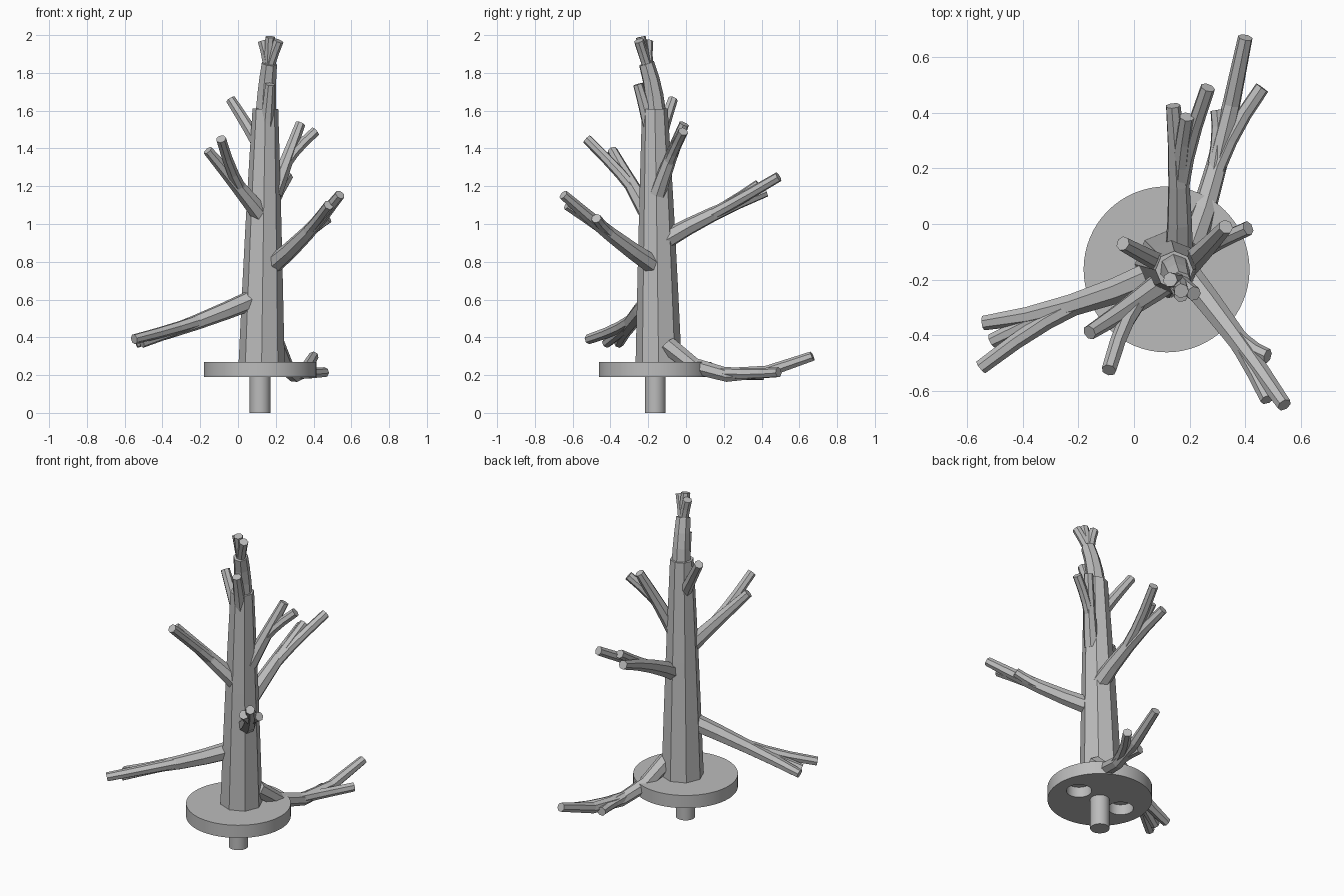
import bpy, bmesh, math
from mathutils import Vector

default_cube = bpy.data.objects.get("Cube")
if default_cube:
    bpy.data.objects.remove(default_cube)

GREY = (0.5, 0.5, 0.5, 1)
material = bpy.data.materials.new("plain grey")
material.use_nodes = True
material.diffuse_color = GREY
material.node_tree.nodes["Principled BSDF"].inputs["Base Color"].default_value = GREY


def finish(name, bm):
    bmesh.ops.recalc_face_normals(bm, faces=bm.faces)
    mesh = bpy.data.meshes.new(name)
    bm.to_mesh(mesh)
    bm.free()
    mesh.materials.append(material)
    part = bpy.data.objects.new(name, mesh)
    bpy.context.collection.objects.link(part)
    return part


def arc(start, control, tip):
    """Quadratic curve as a function of t."""
    start, control, tip = Vector(start), Vector(control), Vector(tip)
    return lambda t: start.lerp(control, t).lerp(control.lerp(tip, t), t)


def arc_through(start, middle, tip):
    start, middle, tip = Vector(start), Vector(middle), Vector(tip)
    return arc(start, middle * 2 - (start + tip) / 2, tip)


def limb(name, curve, base_radius, tip_radius, sides=7, steps=4):
    """Tapered, faceted tube along a curve."""
    bm = bmesh.new()
    rings = []
    axis = (curve(1) - curve(0)).orthogonal()
    for step in range(steps + 1):
        t = step / steps
        tangent = (curve(min(t + 0.05, 1)) - curve(max(t - 0.05, 0))).normalized()
        axis = (axis - tangent * axis.dot(tangent)).normalized()
        other = tangent.cross(axis)
        radius = base_radius + (tip_radius - base_radius) * t
        ring = []
        for k in range(sides):
            angle = math.tau * k / sides
            offset = axis * math.cos(angle) + other * math.sin(angle)
            ring.append(bm.verts.new(curve(t) + offset * radius))
        rings.append(ring)
    for lower, upper in zip(rings, rings[1:]):
        for k in range(sides):
            bm.faces.new((lower[k - 1], lower[k], upper[k], upper[k - 1]))
    bm.faces.new(rings[0])
    bm.faces.new(rings[-1])
    return finish(name, bm)


def branch(name, radius, start, middle, tip, twig_tips=()):
    """Main limb, with twigs that leave it along its own direction."""
    main = arc_through(start, middle, tip)
    limb(name + "_branch", main, radius, TWIG_RADIUS)
    for twig_tip in twig_tips:
        twig = arc(main(0.35), main(0.6), twig_tip)
        limb(name + "_twig", twig, radius * 0.65, TWIG_RADIUS)


def cylinder(name, x, y, bottom, top, radius, sides):
    bm = bmesh.new()
    bmesh.ops.create_cone(bm, cap_ends=True, segments=sides, radius1=radius,
                          radius2=radius, depth=top - bottom)
    bmesh.ops.translate(bm, verts=bm.verts, vec=(x, y, (bottom + top) / 2))
    for face in bm.faces:
        face.smooth = len(face.verts) == 4
    for edge in bm.edges:
        edge.smooth = edge.calc_face_angle() < math.pi / 4
    return finish(name, bm)


# Base disc with two blind sockets underneath, and the peg
CENTRE_X, CENTRE_Y = 0.117, -0.163
disc = cylinder("base_disc", CENTRE_X, CENTRE_Y, 0.19, 0.27, 0.298, sides=64)
for direction in (-1, 1):
    cutter = cylinder("socket_cutter", CENTRE_X + direction * 0.155, CENTRE_Y,
                      0.1, 0.255, 0.072, sides=32)
    cutter.hide_render = True
    cutter.hide_viewport = True
    socket = disc.modifiers.new("socket", "BOOLEAN")
    socket.object = cutter
    socket.solver = "EXACT"
cylinder("peg", CENTRE_X, CENTRE_Y, 0, 0.2, 0.055, sides=32)

# Trunk and its forked tip
TWIG_RADIUS = 0.027
trunk_curve = arc_through((0.125, -0.145, 0.26), (0.135, -0.155, 1), (0.145, -0.165, 1.61))
limb("trunk", trunk_curve, base_radius=0.122, tip_radius=0.068, sides=8)
tip_curve = arc_through((0.145, -0.16, 1.5), (0.15, -0.17, 1.68), (0.165, -0.21, 1.85))
limb("trunk_tip", tip_curve, base_radius=0.06, tip_radius=0.042)
for fork_tip in ((0.13, -0.2, 1.97), (0.17, -0.24, 1.99), (0.215, -0.25, 1.97)):
    fork = arc(tip_curve(0.8), tip_curve(1), fork_tip)
    limb("tip_fork", fork, base_radius=TWIG_RADIUS, tip_radius=TWIG_RADIUS)

# Branches, from the lowest up
branch("low_back", 0.05, start=(0.2, -0.1, 0.36), middle=(0.3, 0.22, 0.2),
       tip=(0.4, 0.67, 0.3), twig_tips=[(0.46, 0.49, 0.215), (0.3, 0.41, 0.2)])
branch("lower_right", 0.055, start=(0.1, -0.17, 0.61), middle=(-0.22, -0.29, 0.48),
       tip=(-0.54, -0.355, 0.37), twig_tips=[(-0.51, -0.42, 0.37), (-0.55, -0.515, 0.39)])
branch("middle_left", 0.052, start=(0.18, -0.17, 0.78), middle=(0.36, -0.4, 0.945),
       tip=(0.54, -0.65, 1.155), twig_tips=[(0.48, -0.63, 1.1), (0.48, -0.475, 1.03)])
branch("back", 0.052, start=(0.16, -0.12, 0.91), middle=(0.16, 0.14, 1.05),
       tip=(0.14, 0.425, 1.17), twig_tips=[(0.265, 0.49, 1.25), (0.19, 0.385, 1.21)])
branch("upper_right", 0.052, start=(0.13, -0.19, 1.04), middle=(0, -0.285, 1.2),
       tip=(-0.16, -0.39, 1.39), twig_tips=[(-0.09, -0.525, 1.45)])
branch("upper_left", 0.045, start=(0.19, -0.15, 1.16), middle=(0.255, -0.09, 1.33),
       tip=(0.33, -0.01, 1.53), twig_tips=[(0.41, -0.015, 1.49)])
branch("top_right", 0.038, start=(0.12, -0.15, 1.4), middle=(0.055, -0.12, 1.51),
       tip=(-0.04, -0.07, 1.66))
branch("top_front", 0.038, start=(0.15, -0.19, 1.5), middle=(0.16, -0.22, 1.62),
       tip=(0.17, -0.255, 1.74))
